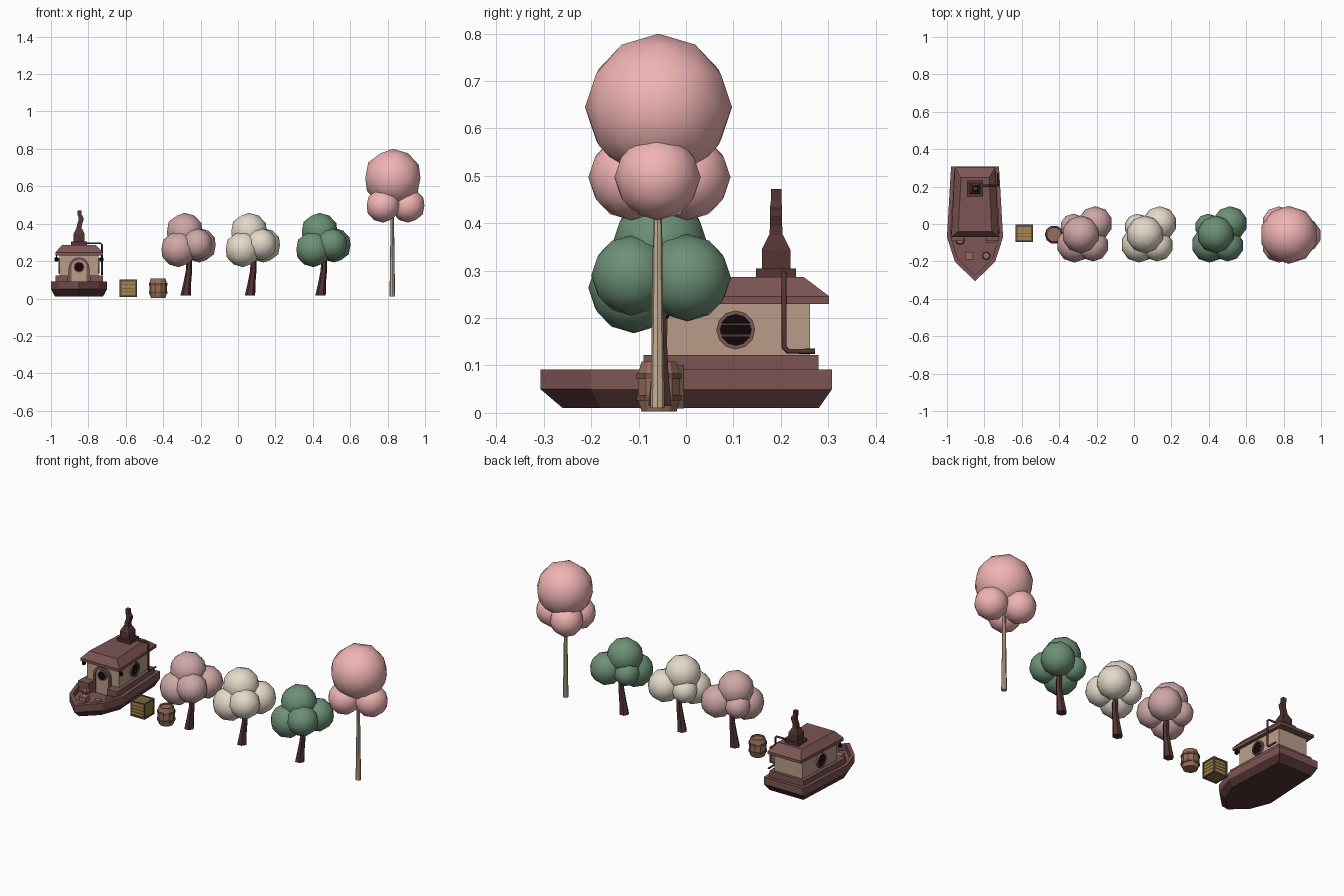
import bpy, bmesh
from math import sin, cos, pi, radians
from mathutils import Vector

if "Cube" in bpy.data.objects:
    bpy.data.objects.remove(bpy.data.objects["Cube"])

def material(name, r, g, b):
    m = bpy.data.materials.new(name)
    m.diffuse_color = [(c / 255) ** 2.2 for c in (r, g, b)] + [1]
    m.use_nodes = True
    m.node_tree.nodes["Principled BSDF"].inputs["Base Color"].default_value = m.diffuse_color
    return m

HULL = material("hull_red", 124, 85, 85)
DARK = material("dark_wood", 84, 55, 55)
WALL = material("plaster", 186, 156, 136)
BROWN = material("barrel_wood", 150, 110, 92)
BAND = material("band", 112, 84, 70)
BLACK = material("black", 22, 16, 18)
GOLD = material("crate_gold", 166, 134, 76)
FRAME = material("crate_frame", 92, 80, 62)
BARK = material("pale_bark", 196, 174, 150)

def finish(name, bm, mat, smooth=False):
    bmesh.ops.recalc_face_normals(bm, faces=bm.faces)
    me = bpy.data.meshes.new(name)
    bm.to_mesh(me)
    bm.free()
    for p in me.polygons:
        p.use_smooth = smooth
    me.materials.append(mat)
    ob = bpy.data.objects.new(name, me)
    bpy.context.collection.objects.link(ob)
    return ob

def loft(name, rings, mat):
    """Skin a list of equal-length point rings and cap both ends."""
    bm = bmesh.new()
    vs = [[bm.verts.new(p) for p in r] for r in rings]
    n = len(vs[0])
    for a, b in zip(vs, vs[1:]):
        for i in range(n):
            j = (i + 1) % n
            bm.faces.new((a[i], a[j], b[j], b[i]))
    bm.faces.new(vs[0])
    bm.faces.new(vs[-1])
    return finish(name, bm, mat)

def box(name, x0, x1, y0, y1, z0, z1, mat):
    return loft(name, [[(x0, y0, z), (x1, y0, z), (x1, y1, z), (x0, y1, z)] for z in (z0, z1)], mat)

def circle(x, y, z, r, n, turn=0.0):
    return [(x + r * cos(2 * pi * i / n + turn), y + r * sin(2 * pi * i / n + turn), z) for i in range(n)]

def ball(name, x, y, z, r, mat):
    bm = bmesh.new()
    bmesh.ops.create_icosphere(bm, subdivisions=2, radius=r)
    bmesh.ops.translate(bm, verts=bm.verts, vec=(x, y, z))
    return finish(name, bm, mat, True)

# ---- boat ----
BX = -0.85

def outline(half, z):
    pts = list(half) + [(-x, y) for x, y in reversed(half) if x]
    return [(BX + x, y, z) for x, y in pts]

bottom = [(0, -.26), (.085, -.18), (.128, -.07), (.11, .28)]
gunwale = [(0, -.307), (.108, -.2), (.15, -.07), (.128, .308)]
inner = [(0, -.275), (.092, -.185), (.13, -.065), (.11, .288)]
loft("hull_bottom", [outline(bottom, .01), outline(gunwale, .05)], DARK)
loft("hull_side", [outline(gunwale, .05), outline(gunwale, .092), outline(inner, .092), outline(inner, .06)], HULL)

# raised sides beside the cabin, open in front of the door
for s in (-1, 1):
    loft("side_coaming", [[(BX + s * x, y, z) for x, y in
         ((.06, -.09), (.127, -.09), (.112, .28), (.05, .28))] for z in (.06, .122)], HULL)
box("rear_coaming", BX - .06, BX + .06, .2, .28, .06, .122, HULL)

cabin = [(.105, -.04), (.092, .262)]
loft("cabin", [outline(cabin, .06), outline(cabin, .235)], WALL)
eave = [(.127, -.07), (.108, .302)]
loft("roof", [outline(eave, .23), outline(eave, .246), outline([(.09, -.04), (.075, .248)], .287)], HULL)

# arched door with porthole
def arch(r, y, spring, base):
    pts = [(r * cos(pi * i / 8), spring + r * sin(pi * i / 8)) for i in range(9)]
    return [(BX + x, y, z) for x, z in [(r, base)] + pts + [(-r, base)]]

loft("door_frame", [arch(.055, -.035, .165, .06), arch(.055, -.055, .165, .06),
                    arch(.041, -.055, .165, .06), arch(.041, -.045, .165, .06)], HULL)
loft("door", [arch(.041, -.04, .165, .06), arch(.041, -.048, .165, .06)], WALL)

def porthole(name, pos, axis, r, depth, bars):
    """Octagonal-style ring, black pane and thin bars, facing along axis."""
    q = Vector((0, 0, 1)).rotation_difference(Vector(axis))
    def ring(rad, h):
        return [Vector(pos) + q @ Vector(p) for p in circle(0, 0, h, rad, 12)]
    loft(name + "_frame", [ring(r, -depth), ring(r, depth), ring(r * .8, depth), ring(r * .8, depth * .3)], HULL)
    loft(name + "_pane", [ring(r * .8, -depth), ring(r * .8, depth * .5)], BLACK)
    for k in bars:
        c = Vector(pos) + Vector(axis) * depth * .6 + Vector((0, 0, k))
        box(name + "_bar", c.x - .002, c.x + .002, c.y - .031, c.y + .031, c.z - .002, c.z + .002, DARK)

porthole("door_window", (BX, -.048, .168), (0, -1, 0), .03, .005, ())
for s in (-1, 1):
    porthole("side_window", (BX + s * .1, .105, .175), (s, 0, 0), .041, .01, (-.012, .012))
    # lantern under the front eave corner
    lx = BX + s * .121
    loft("lantern", [circle(lx, -.045, z, r, 6) for z, r in
         ((.198, .006), (.202, .011), (.215, .011), (.222, .004))], BLACK)
    box("lantern_hook", lx - .003, lx + .003, -.048, -.042, .22, .236, DARK)

# chimney: square stack with a crooked flue
stack = [(0, .28, .042), (0, .305, .042), (0, .305, .03), (0, .345, .03), (0, .375, .015)]
flue = [(0, .37, .014), (.002, .395, .013), (.01, .415, .013), (.011, .432, .013), (.003, .448, .011), (.003, .472, .011)]
for name, path in (("chimney_stack", stack), ("chimney_flue", flue)):
    loft(name, [circle(BX + x, .19, z, h * 2 ** .5, 4, pi / 4) for x, z, h in path], DARK)

def pipe(name, pts, r, mat):
    cu = bpy.data.curves.new(name, 'CURVE')
    cu.dimensions = '3D'
    cu.bevel_depth = r
    cu.bevel_resolution = 1
    cu.use_fill_caps = True
    sp = cu.splines.new('POLY')
    sp.points.add(len(pts) - 1)
    for p, c in zip(sp.points, pts):
        p.co = (*c, 1)
    cu.materials.append(mat)
    bpy.context.collection.objects.link(bpy.data.objects.new(name, cu))

pipe("drain_pipe", [(-.83, .207, .295), (-.735, .207, .295), (-.727, .207, .287), (-.727, .207, .138),
                    (-.727, .215, .13), (-.727, .272, .13)], .0055, DARK)

# small pots and box on the fore deck
for x, y, r in ((-.79, -.17, .022), (-.93, -.085, .026)):
    loft("deck_pot", [circle(x, y, z, r * k, 8) for z, k in ((.06, .75), (.075, 1), (.092, .8))], BROWN)
box("deck_box", -.9, -.86, -.19, -.15, .06, .088, BROWN)
box("deck_chest", -.79, -.74, -.1, -.07, .06, .09, HULL)

# ---- crate ----
CX, CY, CZ, H, T = -.587, -.05, .055, .046, .005
box("crate_core", CX - .039, CX + .039, CY - .039, CY + .039, CZ - .039, CZ + .039, FRAME)
for a in (-1, 1):
    for b in (-1, 1):
        for axis in range(3):
            c, h = [CX, CY, CZ], [T, T, T]
            h[axis] = H
            c[(axis + 1) % 3] += a * (H - T)
            c[(axis + 2) % 3] += b * (H - T)
            box("crate_beam", c[0] - h[0], c[0] + h[0], c[1] - h[1], c[1] + h[1], c[2] - h[2], c[2] + h[2], FRAME)
for i in range(4):
    z = -.027 + i * .018
    for w, d in ((.0435, .036), (.036, .0435)):
        box("crate_plank", CX - w, CX + w, CY - d, CY + d, CZ + z - .008, CZ + z + .008, GOLD)
    box("crate_lid_plank", CX - .036, CX + .036, CY + z - .008, CY + z + .008, CZ - .043, CZ + .043, GOLD)

# ---- barrel ----
RX, RY = -.427, -.057
loft("barrel", [circle(RX, RY, z, r, 10) for z, r in
     ((.003, .039), (.03, .047), (.08, .047), (.108, .039), (.108, .033), (.1, .033))], BROWN)
for z in (.032, .077):
    loft("barrel_band", [circle(RX, RY, z + d, .05, 10) for d in (-.006, .006)], BAND)

# ---- three leaning trees ----
crown = [(-.005, -.055, .358, .1), (-.038, -.11, .264, .096), (.06, -.115, .29, .085),
         (.073, .003, .285, .092), (-.045, -.015, .28, .07)]
for x0, tint in ((-.28, (206, 166, 166)), (.064, (228, 217, 201)), (.441, (108, 143, 118))):
    leaf = material("leaves", *tint)
    loft("trunk", [circle(x0 + dx, -.055, z, r, 6) for dx, z, r in
         ((0, .015, .028), (.008, .08, .021), (.018, .15, .017), (.018, .27, .014))], DARK)
    for dx, y, z, r in crown:
        ball("leaf_ball", x0 + dx, y, z, r, leaf)

# ---- tall blossom tree ----
pink = material("blossom", 240, 178, 178)
loft("tall_trunk", [circle(.825, -.06, z, r, 8) for z, r in ((.01, .015), (.2, .012), (.52, .008))], BARK)
ball("blossom_top", .828, -.058, .645, .155, pink)
for x, y in ((.91, -.06), (.775, -.115), (.775, .003)):
    ball("blossom_low", x, y, .497, .091, pink)
